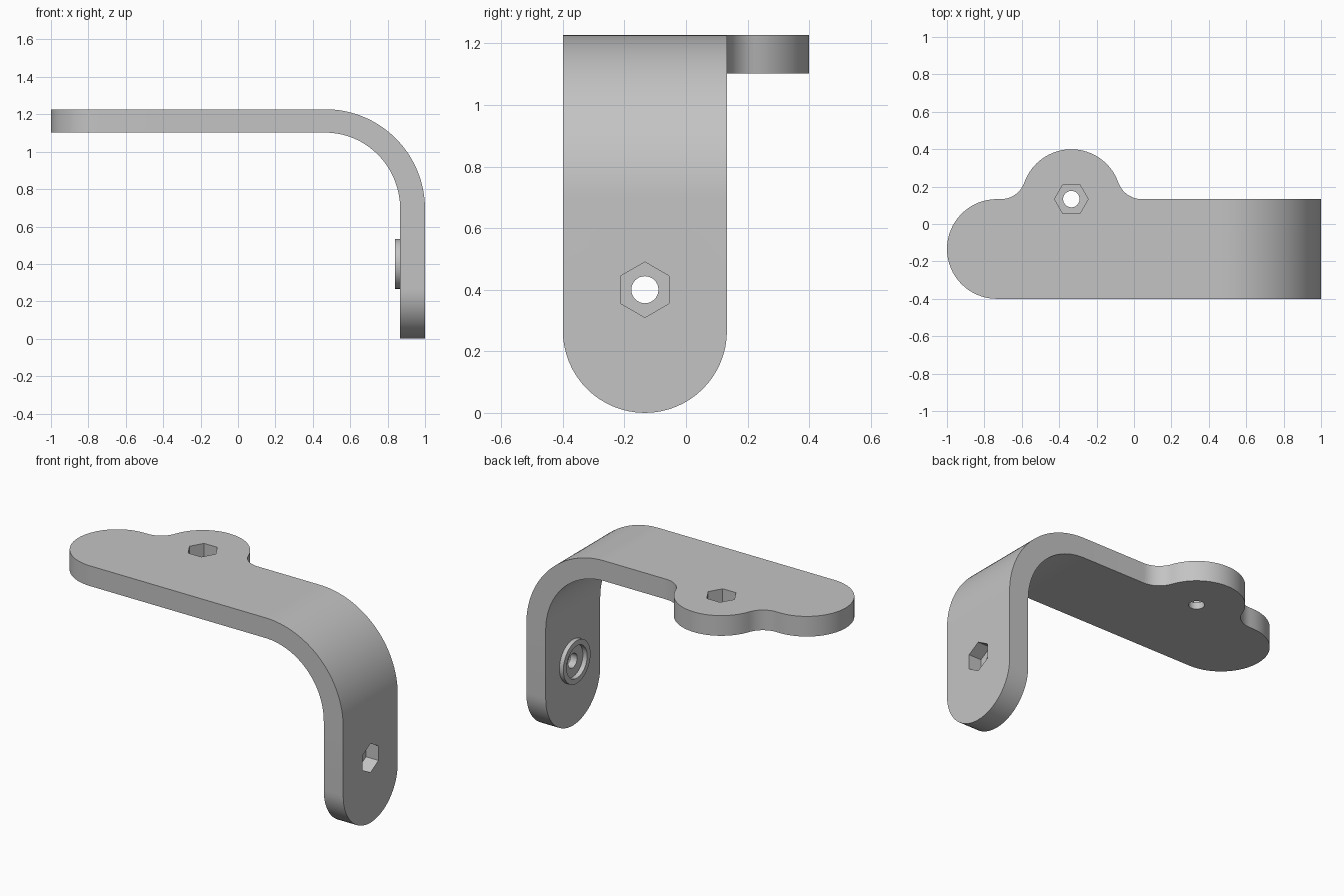
import bpy, bmesh
from math import sin, cos, pi, radians, atan2, sqrt
from mathutils import Matrix, Vector

if "Cube" in bpy.data.objects:
    bpy.data.objects.remove(bpy.data.objects["Cube"], do_unlink=True)

grey = bpy.data.materials.new("plain grey")
grey.use_nodes = True
colour = (0.55, 0.55, 0.55, 1)
grey.diffuse_color = colour
grey.node_tree.nodes["Principled BSDF"].inputs["Base Color"].default_value = colour

# Axis order that maps (outline u, outline v, depth) to x, y, z
AXES = {"x": lambda u, v, d: (d, u, v),
        "y": lambda u, v, d: (u, d, v),
        "z": lambda u, v, d: (u, v, d)}


def arc(cu, cv, ru, rv, start, end, steps=32):
    angles = [radians(start + (end - start) * i / steps) for i in range(steps + 1)]
    return [(cu + ru * cos(a), cv + rv * sin(a)) for a in angles]


def prism(name, outline, axis, low, high):
    """Extrude a closed outline along an axis."""
    bm = bmesh.new()
    place = AXES[axis]
    face = bm.faces.new([bm.verts.new(place(u, v, low)) for u, v in outline])
    moved = bmesh.ops.extrude_face_region(bm, geom=[face])["geom"]
    shift = Vector(place(0, 0, high - low))
    bmesh.ops.translate(bm, vec=shift, verts=[g for g in moved if isinstance(g, bmesh.types.BMVert)])
    bmesh.ops.recalc_face_normals(bm, faces=bm.faces)
    mesh = bpy.data.meshes.new(name)
    bm.to_mesh(mesh)
    bm.free()
    mesh.materials.append(grey)
    obj = bpy.data.objects.new(name, mesh)
    bpy.context.collection.objects.link(obj)
    return obj


def disc(name, u, v, r, axis, low, high, sides=48, turn=0):
    return prism(name, arc(u, v, r, r, turn, turn + 360, sides)[:-1], axis, low, high)


def combine(target, tool, operation):
    """Apply a boolean and discard the tool."""
    mod = target.modifiers.new(operation, "BOOLEAN")
    mod.operation, mod.object, mod.solver = operation, tool, "EXACT"
    bpy.context.view_layer.objects.active = target
    bpy.ops.object.modifier_apply(modifier=mod.name)
    bpy.data.objects.remove(tool, do_unlink=True)


TOP, UNDER, INNER = 1.227, 1.102, 0.867
R, MID = 0.2665, -0.1335           # strap half width and centre line
EDGE = MID + R
BEND_X, BEND_Z = 0.467, 0.693
LOBE_X, FILLET = -0.335, 0.133

# Bent strap: side profile swept across the width
profile = [(-1.2, UNDER), (-1.2, TOP)]
profile += arc(BEND_X, BEND_Z, 1 - BEND_X, TOP - BEND_Z, 90, 0)
profile += [(1, -0.2), (INNER, -0.2)]
profile += arc(BEND_X, BEND_Z, INNER - BEND_X, UNDER - BEND_Z, 0, 90)
bracket = prism("bent_bracket", profile, "y", -0.6, 0.6)

# Plan outline: round end, side lobe and its two fillets
reach = sqrt((R + FILLET) ** 2 - FILLET ** 2)
lean = atan2(FILLET, reach) * 180 / pi
plan = arc(R - 1, MID, R, R, 270, 90)
plan += arc(LOBE_X - reach, EDGE + FILLET, FILLET, FILLET, -90, -lean, 12)
plan += arc(LOBE_X, EDGE, R, R, 180 - lean, lean)[1:-1]
plan += arc(LOBE_X + reach, EDGE + FILLET, FILLET, FILLET, 180 + lean, 270, 12)
plan += [(1.2, EDGE), (1.2, MID - R)]
combine(bracket, prism("plan_cutter", plan, "z", -0.5, 1.6), "INTERSECT")

# Rounded foot of the leg
foot = [(0.7, 1.6), (-0.7, 1.6), (-0.7, R)] + arc(MID, R, R, R, 180, 360) + [(0.7, R)]
combine(bracket, prism("foot_cutter", foot, "x", -1.5, 1.5), "INTERSECT")

# Raised ring on the inside of the leg
BOLT_Z = 0.4
combine(bracket, disc("ring", MID, BOLT_Z, 0.133, "x", 0.84, 0.9), "UNION")
combine(bracket, disc("ring_recess", MID, BOLT_Z, 0.1, "x", 0.7, INNER + 0.002), "DIFFERENCE")

# Bolt holes with hexagonal nut pockets
DEPTH = 0.085
for u, v, axis, outer, turn in ((LOBE_X, EDGE, "z", TOP, 0), (MID, BOLT_Z, "x", 1, 30)):
    combine(bracket, disc("nut_pocket", u, v, 0.09, axis, outer - DEPTH, outer + 0.2, 6, turn), "DIFFERENCE")
    combine(bracket, disc("bolt_hole", u, v, 0.044, axis, outer - 0.3, outer + 0.2, 32), "DIFFERENCE")

# Smooth curves, sharp edges
bpy.ops.object.select_all(action="DESELECT")
bracket.select_set(True)
bpy.context.view_layer.objects.active = bracket
bpy.ops.object.shade_smooth_by_angle(angle=radians(30))
